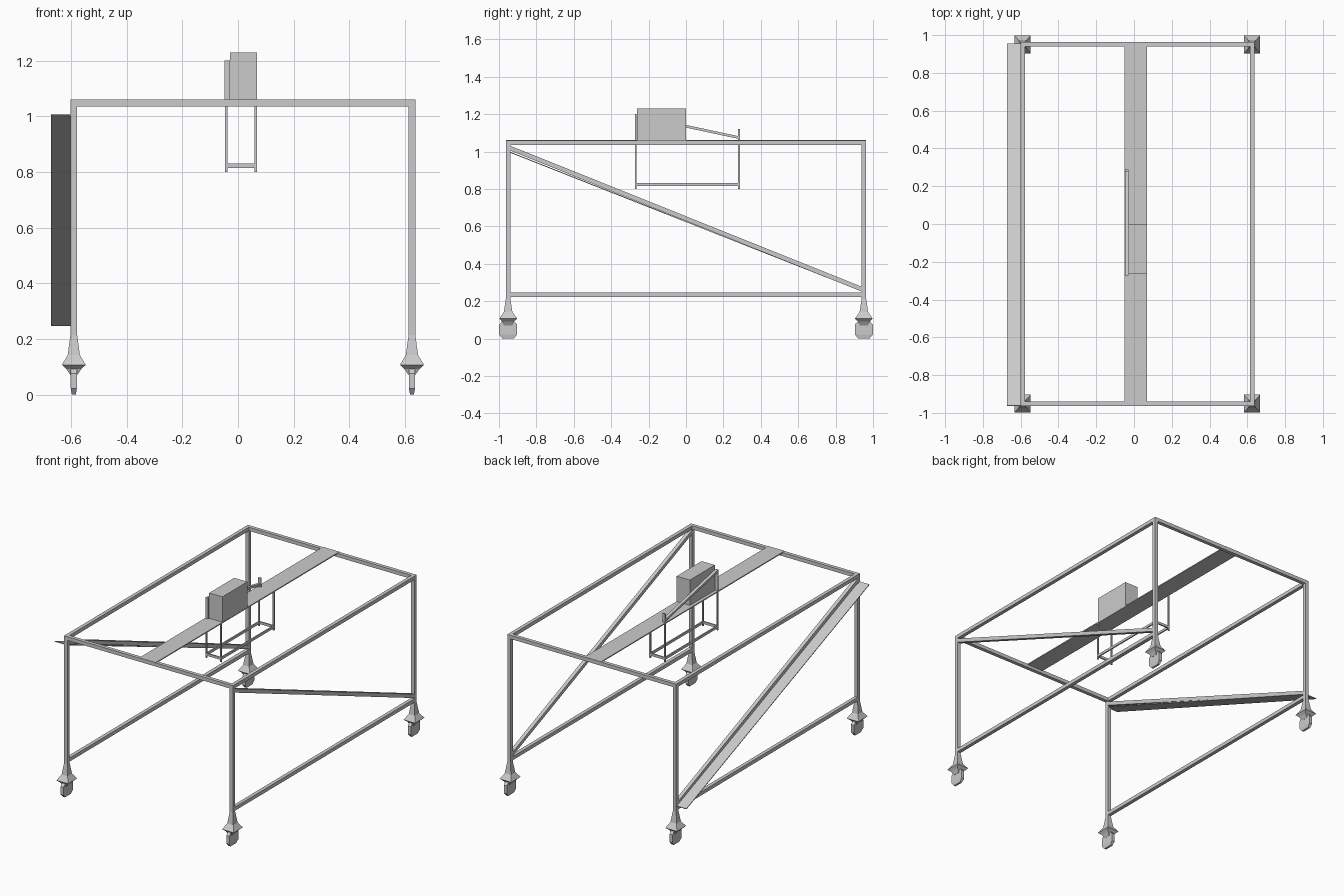
import bpy
from mathutils import Vector, Matrix

if "Cube" in bpy.data.objects:
    bpy.data.objects.remove(bpy.data.objects["Cube"])

XL, XR, Y = -0.59, 0.625, 0.951   # frame leg centres
W = 0.024                         # tube width


def mesh(name, verts, faces):
    me = bpy.data.meshes.new(name)
    me.from_pydata(verts, [], faces)
    ob = bpy.data.objects.new(name, me)
    bpy.context.collection.objects.link(ob)
    return ob


def loft(name, cx, cy, sections):
    """Stack rectangular sections given as (z, half x, half y)."""
    verts, faces = [], []
    for z, hx, hy in sections:
        verts += [(cx + sx * hx, cy + sy * hy, z)
                  for sx, sy in ((-1, -1), (1, -1), (1, 1), (-1, 1))]
    for i in range(len(sections) - 1):
        a = 4 * i
        faces += [(a + k, a + (k + 1) % 4, a + 4 + (k + 1) % 4, a + 4 + k)
                  for k in range(4)]
    n = len(verts)
    faces += [(3, 2, 1, 0), (n - 4, n - 3, n - 2, n - 1)]
    return mesh(name, verts, faces)


def box(name, x0, x1, y0, y1, z0, z1):
    hx, hy = (x1 - x0) / 2, (y1 - y0) / 2
    return loft(name, (x0 + x1) / 2, (y0 + y1) / 2, [(z0, hx, hy), (z1, hx, hy)])


def slope(name, x0, x1, ya, za, yb, zb, t):
    """Bar running in the y-z plane between two points, thickness t."""
    d = Vector((0, yb - ya, zb - za))
    h = d.length / 2
    ob = box(name, x0, x1, -h, h, -t / 2, t / 2)
    rot = Vector((0, 1, 0)).rotation_difference(d).to_matrix().to_4x4()
    mid = Vector((0, (ya + yb) / 2, (za + zb) / 2))
    ob.data.transform(Matrix.Translation(mid) @ rot)
    return ob


h = W / 2
# Side frames: legs, rails, diagonal braces and casters
for side, x in (("left", XL), ("right", XR)):
    for end, y in (("front", -Y), ("back", Y)):
        box(f"{end}_{side}_leg", x - h, x + h, y - h, y + h, 0.215, 1.06)
        loft(f"{end}_{side}_caster_mount", x, y,
             [(0.07, 0.012, 0.022), (0.092, 0.027, 0.031), (0.107, 0.043, 0.048),
              (0.142, 0.022, 0.023), (0.215, h, h)])
        loft(f"{end}_{side}_caster_wheel", x, y,
             [(0, 0.007, 0.03), (0.022, 0.011, 0.048),
              (0.075, 0.011, 0.048), (0.095, 0.011, 0.03)])
    box(f"{side}_top_rail", x - h, x + h, -Y + h, Y - h, 1.06 - W, 1.06)
    box(f"{side}_bottom_rail", x - h, x + h, -Y + h, Y - h, 0.223, 0.247)
    slope(f"{side}_brace", x - h, x + h, -Y, 1.023, Y, 0.26, W)

# End crossbars
for end, y in (("front", -Y), ("back", Y)):
    box(f"{end}_crossbar", XL + h, XR - h, y - h, y + h, 1.06 - W, 1.06)

# Sloping side panel under the left brace
slope("side_panel", -0.672, XL + h, -0.962, 1.005, 0.955, 0.249, 0.005)

# Central plank and equipment box
box("plank", -0.05, 0.07, -0.962, 0.962, 1.055, 1.062)
box("equipment_box", -0.028, 0.069, -0.262, 0, 1.06, 1.23)

# Hanging cradle
p = 0.0045
for end, y, top in (("front", -0.269, 1.2), ("back", 0.283, 1.12)):
    for side, x in (("left", -0.043), ("right", 0.064)):
        box(f"cradle_{end}_{side}_post", x - p, x + p, y - p, y + p, 0.8, 1.058)
    box(f"cradle_{end}_crossbar", -0.043, 0.064, y - p, y + p, 0.815, 0.831)
    box(f"handle_{end}_upright", -0.048, -0.028, y - p, y + p, 1.06, top)
for side, x in (("left", -0.043), ("right", 0.064)):
    box(f"cradle_{side}_bar", x - p, x + p, -0.269, 0.283, 0.815, 0.831)

# Sloping handle strip
slope("handle_strip", -0.048, -0.028, -0.269, 1.193, 0.283, 1.075, 0.014)
